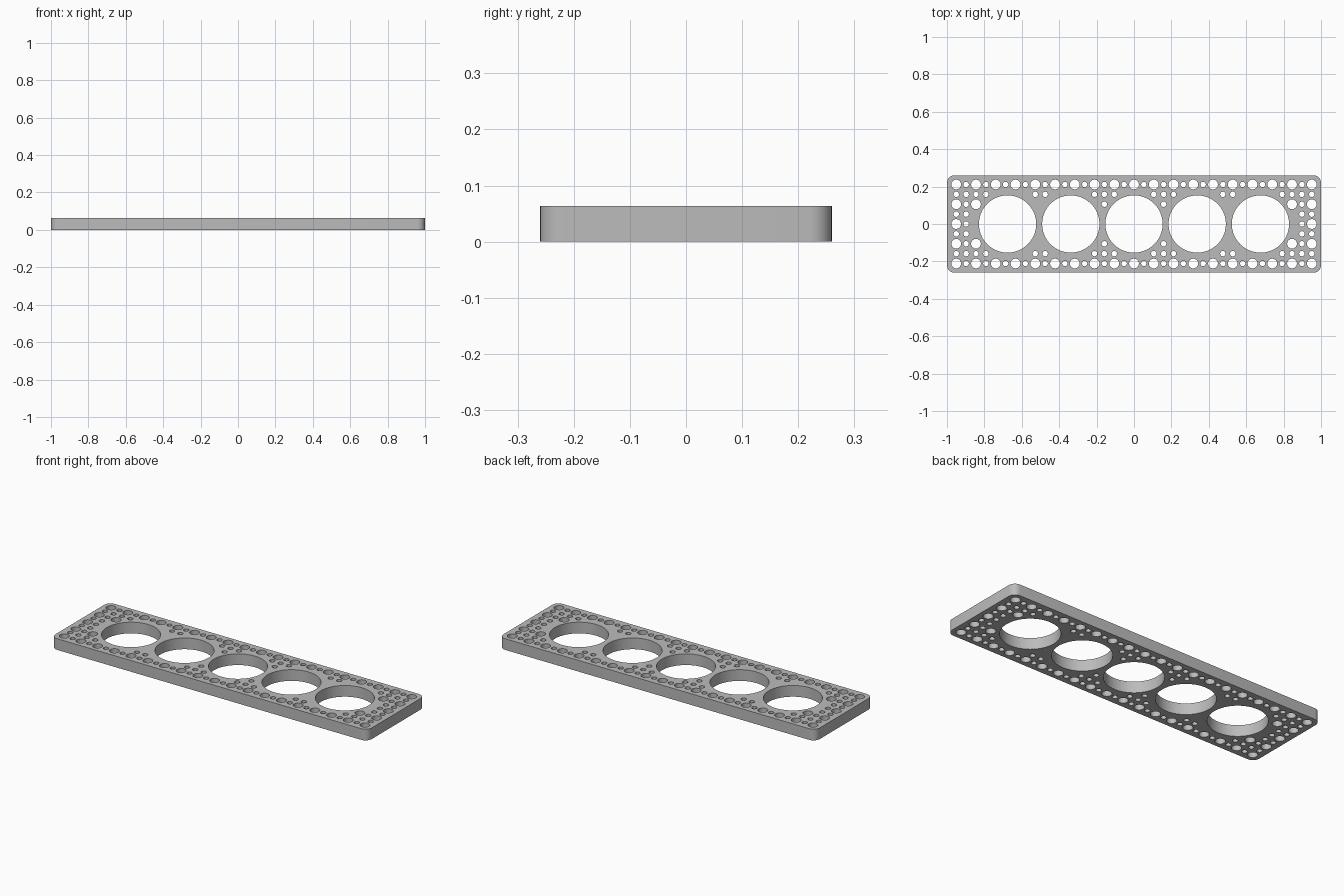
import bpy, bmesh, math

cube = bpy.data.objects.get("Cube")
if cube:
    bpy.data.objects.remove(cube, do_unlink=True)

LENGTH, DEPTH, HEIGHT, CORNER = 2.0, 0.52, 0.064, 0.04
STEP = 0.0528                      # spacing of the small hole grid
BORE_R, PEG_R, PIN_R = 0.153, 0.026, 0.0145
BORES = [i * 0.338 for i in range(-2, 3)]


def arc(cx, cy, r, start, sweep, n):
    return [(cx + r * math.cos(start + sweep * k / n),
             cy + r * math.sin(start + sweep * k / n)) for k in range(n)]


def add_loop(curve, points):
    spline = curve.splines.new("POLY")
    spline.points.add(len(points) - 1)
    for p, (x, y) in zip(spline.points, points):
        p.co = (x, y, 0, 1)
    spline.use_cyclic_u = True


def add_hole(curve, x, y, r, n):
    add_loop(curve, arc(x, y, r, 0, math.tau, n))


curve = bpy.data.curves.new("perforated_plate", "CURVE")
curve.dimensions = "2D"
curve.fill_mode = "BOTH"
curve.extrude = HEIGHT / 2

# Rounded outline
outline = []
for q, (sx, sy) in enumerate([(1, 1), (-1, 1), (-1, -1), (1, -1)]):
    cx, cy = sx * (LENGTH / 2 - CORNER), sy * (DEPTH / 2 - CORNER)
    outline += arc(cx, cy, CORNER, q * math.pi / 2, math.pi / 2 * 8 / 7, 8)
    # sweep is stretched so that the eighth point lands on the quarter turn
add_loop(curve, outline)

# Large bores
for x in BORES:
    add_hole(curve, x, 0, BORE_R, 72)

# Grid of pegs and pins, kept clear of the bores
for i in range(-18, 19):
    for j in range(-4, 5):
        x, y = i * STEP, j * STEP
        if min(math.hypot(x - b, y) for b in BORES) > 0.187:
            peg = i % 2 == 0 and j % 2 == 0
            add_hole(curve, x, y, PEG_R if peg else PIN_R, 28 if peg else 20)

plate = bpy.data.objects.new("perforated_plate", curve)
bpy.context.collection.objects.link(plate)
plate.location.z = HEIGHT / 2
bpy.ops.object.select_all(action="DESELECT")
plate.select_set(True)
bpy.context.view_layer.objects.active = plate
bpy.ops.object.convert(target="MESH")
plate = bpy.context.object

# Weld the caps to the walls
bm = bmesh.new()
bm.from_mesh(plate.data)
bmesh.ops.remove_doubles(bm, verts=bm.verts, dist=0.0001)
bmesh.ops.recalc_face_normals(bm, faces=bm.faces)
bm.to_mesh(plate.data)
bm.free()

# Grey finish
grey = bpy.data.materials.new("light_grey")
grey.use_nodes = True
colour = (0.5, 0.5, 0.5, 1)
grey.diffuse_color = colour
grey.node_tree.nodes["Principled BSDF"].inputs["Base Color"].default_value = colour
plate.data.materials.clear()
plate.data.materials.append(grey)
bpy.ops.object.shade_smooth_by_angle(angle=math.radians(35))
